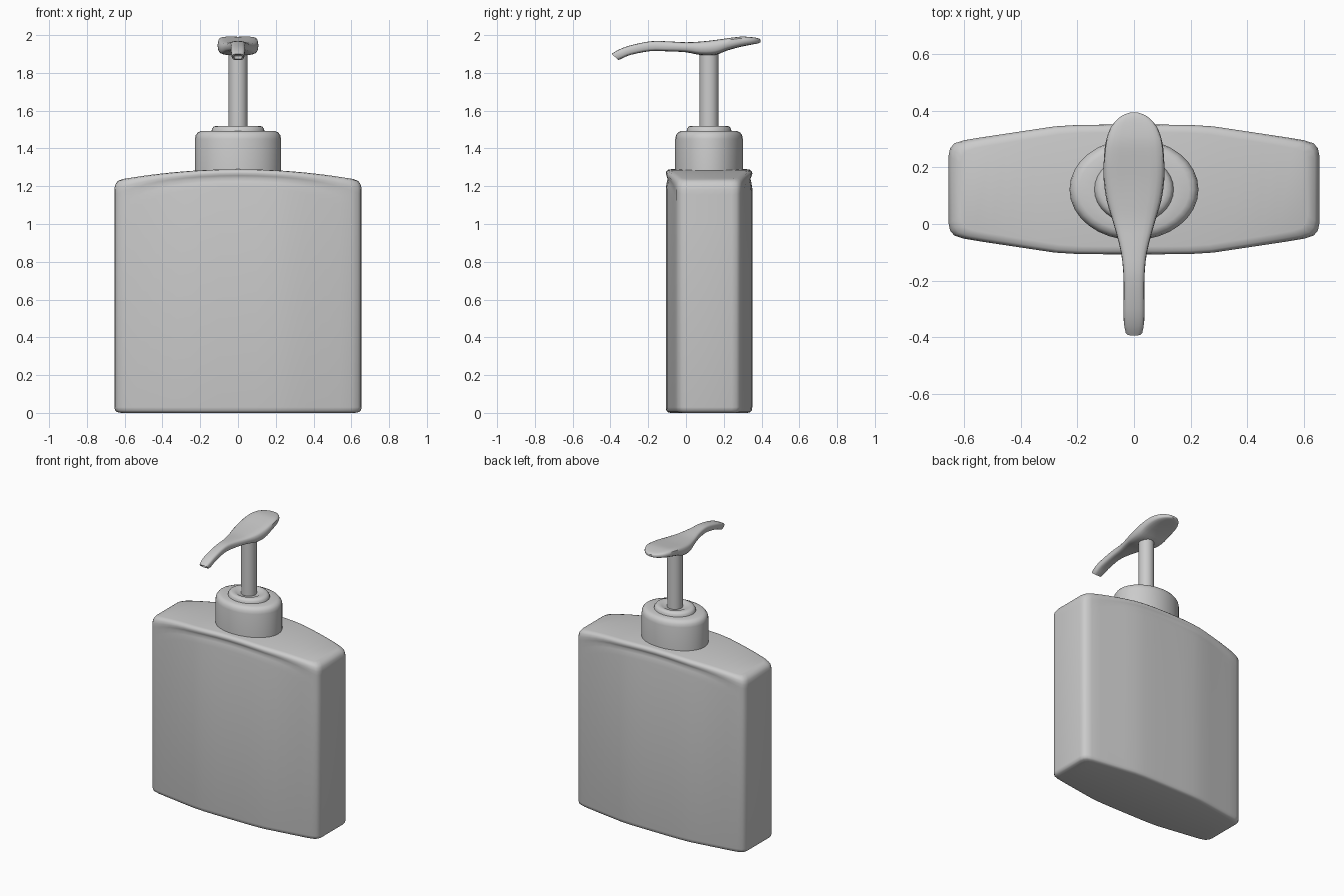
import bpy, bmesh, math
from mathutils import Vector

if "Cube" in bpy.data.objects:
    bpy.data.objects.remove(bpy.data.objects["Cube"])

CY = 0.122  # y of the bottle axis


def finish(name, bm, angle=50):
    bmesh.ops.recalc_face_normals(bm, faces=bm.faces)
    me = bpy.data.meshes.new(name)
    bm.to_mesh(me)
    bm.free()
    ob = bpy.data.objects.new(name, me)
    bpy.context.collection.objects.link(ob)
    bpy.ops.object.select_all(action='DESELECT')
    ob.select_set(True)
    bpy.context.view_layer.objects.active = ob
    bpy.ops.object.shade_smooth_by_angle(angle=math.radians(angle))
    return ob


def loft(bm, rings):
    rows = [[bm.verts.new(p) for p in r] for r in rings]
    n = len(rows[0])
    for a, b in zip(rows, rows[1:]):
        for i in range(n):
            j = (i + 1) % n
            bm.faces.new((a[i], a[j], b[j], b[i]))
    return rows


def spline(keys, steps):
    out = []
    for i in range(len(keys) - 1):
        p = [Vector(keys[min(max(i + k, 0), len(keys) - 1)]) for k in (-1, 0, 1, 2)]
        for s in range(steps):
            t = s / steps
            out.append(0.5 * (2 * p[1] + (p[2] - p[0]) * t
                              + (2 * p[0] - 5 * p[1] + 4 * p[2] - p[3]) * t * t
                              + (3 * p[1] - p[0] - 3 * p[2] + p[3]) * t ** 3))
    return out + [Vector(keys[-1])]


# Bottle: plan outline as (x, half depth), lofted upwards
half = [(0, .229), (.1, .229), (.2, .228), (.28, .223), (.36, .211), (.42, .202),
        (.48, .193), (.54, .184), (.6, .174), (.635, .163), (.65, .145), (.655, .12)]
cols = [(-x, h) for x, h in reversed(half[1:])] + half


def top_z(x):
    return 1.29 - 0.035 * (x / 0.5) ** 2


def body_ring(inset, level, from_top, groove=0):
    front, back = [], []
    for x0, h0 in cols:
        x = x0 * (1 - 1.5 * inset / 0.655)
        h = h0 - inset - groove * max(0, 1 - (x / 0.6) ** 2)
        z = level
        if from_top:
            z = top_z(x) - level * (1 + 1.2 * (x0 / 0.655) ** 4)
        front.append((x, CY - h, z))
        back.append((x, CY + h, z))
    return front + back[::-1]


bm = bmesh.new()
rows = loft(bm, [
    body_ring(.025, 0, False), body_ring(.01, .004, False), body_ring(.003, .012, False),
    body_ring(0, .03, False),
    body_ring(0, .10, True), body_ring(0, .065, True, .006), body_ring(0, .047, True, .011),
    body_ring(0, .034, True, .005), body_ring(0, .022, True), body_ring(.003, .011, True),
    body_ring(.011, .003, True), body_ring(.028, 0, True)])
n = len(cols)
for r in (rows[0], rows[-1]):
    for i in range(n - 1):
        bm.faces.new((r[i], r[i + 1], r[2 * n - 2 - i], r[2 * n - 1 - i]))
finish("bottle_body", bm)


# Round parts: profiles of (rx, ry, z)
def turned(name, profile, seg=32):
    bm = bmesh.new()
    rows = loft(bm, [[(rx * math.cos(2 * math.pi * i / seg),
                       CY + ry * math.sin(2 * math.pi * i / seg), z)
                      for i in range(seg)] for rx, ry, z in profile])
    bm.faces.new(rows[0])
    bm.faces.new(rows[-1])
    return finish(name, bm)


turned("collar", [(.228, .179, 1.26), (.228, .179, 1.45), (.224, .175, 1.47),
                  (.213, .164, 1.485), (.195, .148, 1.492), (.14, .119, 1.492),
                  (.137, .116, 1.505), (.128, .108, 1.516), (.112, .095, 1.52),
                  (.085, .08, 1.518), (.07, .07, 1.51)])
turned("pump_stem", [(.05, .05, 1.5), (.05, .05, 1.93)], 24)

# Pump head: sections (y top, z top, y bottom, z bottom, half width, dish)
keys = [(-.394, 1.90, -.357, 1.868, .030, 0), (-.36, 1.921, -.335, 1.878, .036, 0),
        (-.30, 1.944, -.29, 1.896, .037, 0), (-.19, 1.967, -.19, 1.915, .037, 0),
        (-.10, 1.967, -.10, 1.914, .046, 0), (0, 1.964, 0, 1.909, .072, .002),
        (.08, 1.971, .08, 1.894, .096, .005), (.155, 1.983, .155, 1.895, .107, .010),
        (.22, 1.992, .22, 1.919, .107, .010), (.29, 1.998, .29, 1.938, .100, .007),
        (.345, 1.993, .345, 1.949, .080, .004), (.38, 1.985, .38, 1.956, .047, .001),
        (.394, 1.977, .394, 1.962, .014, 0)]


def head_ring(k, scale=1, push=0):
    yt, zt, yb, zb, w, dish = k
    pts = []
    for i in range(20):
        a = 2 * math.pi * i / 20
        c, s = math.cos(a), math.sin(a)
        u = math.copysign(abs(c) ** 0.6, c)
        v = math.copysign(abs(s) ** 0.6, s) * scale
        t = (v + 1) / 2
        z = zb + (zt - zb) * t - (dish * (1 - u * u) if s > 0 else 0)
        pts.append((u * w * scale, yb + (yt - yb) * t + push, z + push * 0.5))
    return pts


bm = bmesh.new()
sections = spline(keys, 3)
rings = [head_ring(sections[0], .65, .03), head_ring(sections[0], .7)]
rows = loft(bm, rings + [head_ring(k) for k in sections])
bm.faces.new(rows[0])
bm.faces.new(rows[-1])
finish("pump_head", bm, 45)
